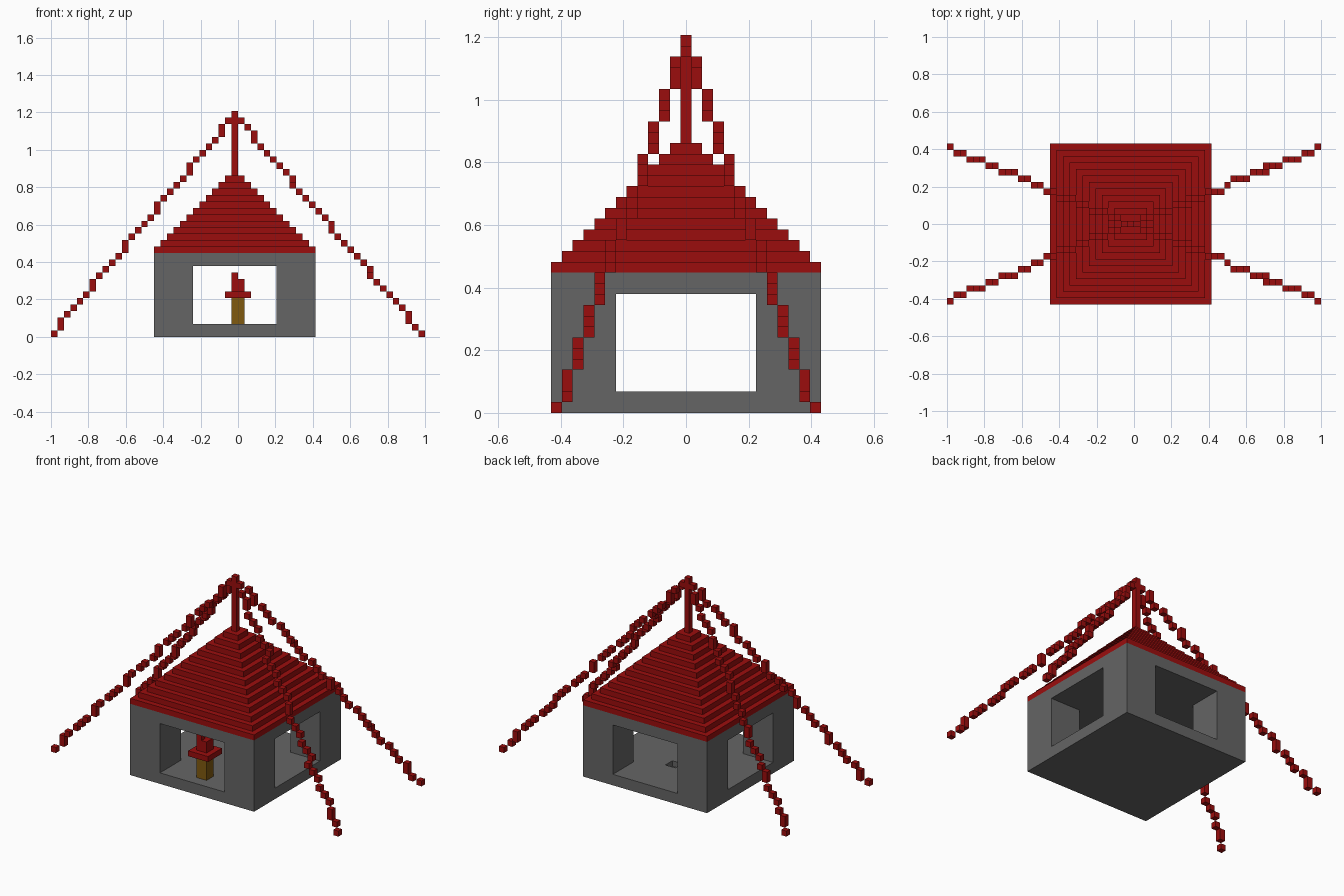
import bpy, bmesh
from mathutils import Matrix, Vector

if "Cube" in bpy.data.objects:
    bpy.data.objects.remove(bpy.data.objects["Cube"])

V = 2 / 58  # size of one voxel; all coordinates below are in voxels


def material(name, rgb):
    m = bpy.data.materials.new(name)
    m.diffuse_color = (*rgb, 1)
    m.use_nodes = True
    m.node_tree.nodes["Principled BSDF"].inputs["Base Color"].default_value = m.diffuse_color
    return m


RED = material("dark red", (0.33, 0.004, 0.004))
GREY = material("stone grey", (0.130, 0.130, 0.130))
BROWN = material("wood brown", (0.215, 0.100, 0.005))


def boxes(name, mat, items):
    """One object made of boxes given as (x0, x1, y0, y1, z0, z1)."""
    bm = bmesh.new()
    for x0, x1, y0, y1, z0, z1 in items:
        centre = Vector((x0 + x1, y0 + y1, z0 + z1)) * V / 2
        size = Vector((x1 - x0, y1 - y0, z1 - z0)) * V
        bmesh.ops.create_cube(bm, size=1, matrix=Matrix.Translation(centre) @ Matrix.Diagonal((*size, 1)))
    me = bpy.data.meshes.new(name)
    bm.to_mesh(me)
    bm.free()
    me.materials.append(mat)
    ob = bpy.data.objects.new(name, me)
    bpy.context.collection.objects.link(ob)
    return ob


# Stone house: solid block cut by two crossing openings and a small floor pit
house = boxes("house_walls", GREY, [(-13, 12, -12.5, 12.5, 0, 13)])
cutters = [
    boxes("cut_front_back", GREY, [(-7, 6, -15, 15, 2, 11)]),
    boxes("cut_left_right", GREY, [(-15, 15, -6.5, 6.5, 2, 11)]),
    boxes("cut_floor_pit", GREY, [(-1, 1, 2.5, 4.5, 1, 4)]),
]
for c in cutters:
    c.hide_render = True
    mod = house.modifiers.new(c.name, "BOOLEAN")
    mod.operation = "DIFFERENCE"
    mod.solver = "EXACT"
    mod.object = c
bpy.context.view_layer.update()
cut_mesh = bpy.data.meshes.new_from_object(house.evaluated_get(bpy.context.evaluated_depsgraph_get()))
house.modifiers.clear()
house.data = cut_mesh
for c in cutters:
    bpy.data.objects.remove(c)

# Stepped pyramid roof
boxes("roof", RED, [(-13 + k, 12 - k, -12.5 + k, 12.5 - k, 13 + k, 14 + k) for k in range(12)])

# Mast on the roof
boxes("mast", RED, [(-1, 0, -0.5, 0.5, 25, 35)])


# Four stepped ropes from the mast top to the ground
def rope_cells(right, side):
    cells = []
    for z in range(34):
        x = 28 - (z - (z + 4) // 7) if right else -29 + z - (z + 4) // 6
        y = 12 + (-z // 3) if z < 18 else -((z - 33) // 3)
        y = max(y, 0) * side
        cells.append((x, x + 1, y - 0.5, y + 0.5, z, z + 1))
    return cells


for right in (True, False):
    for side in (-1, 1):
        name = ("back" if side > 0 else "front") + ("_right" if right else "_left") + "_rope"
        boxes(name, RED, rope_cells(right, side))

# Small post with a red stepped cap in the front opening
boxes("post", BROWN, [(-1, 1, -10.5, -8.5, 2, 6)])
boxes("post_cap", RED, [
    (-2, 2, -11.5, -7.5, 6, 7),
    (-1, 1, -10.5, -8.5, 7, 9),
    (-1, 0, -10.5, -9.5, 9, 10),
])
